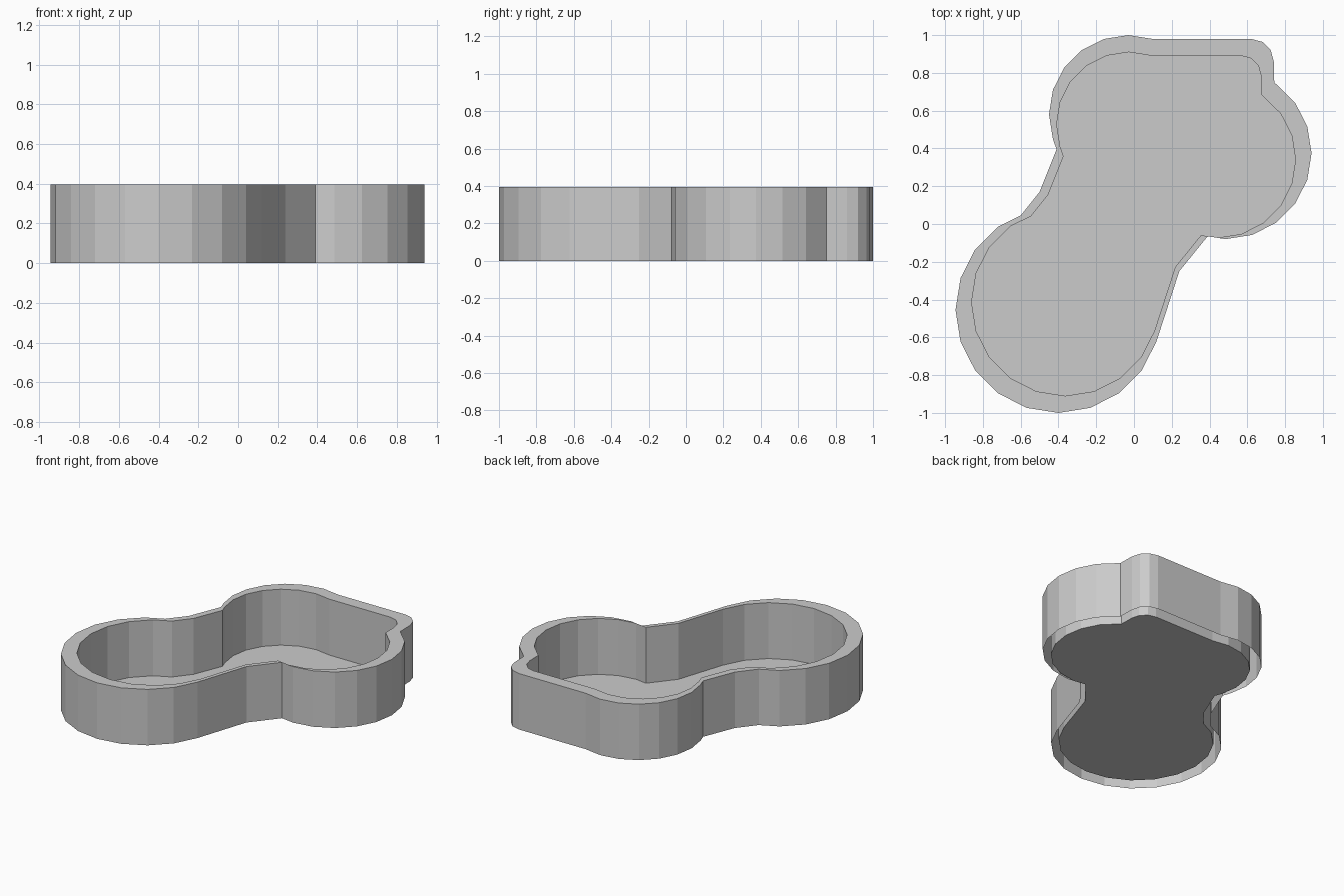
import bpy, bmesh
from math import sin, cos, radians

if "Cube" in bpy.data.objects:
    bpy.data.objects.remove(bpy.data.objects["Cube"])

HEIGHT = 0.395
INNER = 0.91


def arc(cx, cy, r, start, step, count):
    """Points along a circular arc, angles in degrees."""
    return [(cx + r * cos(radians(start + step * i)),
             cy + r * sin(radians(start + step * i))) for i in range(count)]


# Clockwise outline: three overlapping 20-sided lobes and a rounded corner
outline = (
    arc(-0.03, 0.58, 0.42, 198, -18, 8)            # back left lobe
    + arc(0.62, 0.86, 0.12, 90, -30, 4)            # rounded back corner
    + arc(0.485, 0.375, 0.455, 55.5, 0, 1)         # notch
    + arc(0.485, 0.375, 0.455, 36, -18, 8)         # right lobe
    + [(0.39, -0.065), (0.24, -0.25)]              # right waist
    + arc(-0.40, -0.455, 0.545, -18, -18, 13)      # front lobe
    + [(-0.60, 0.045), (-0.50, 0.17), (-0.41, 0.395)]  # left waist
)

bm = bmesh.new()


def ring(scale, z):
    return [bm.verts.new((x * scale, y * scale, z)) for x, y in outline]


# Outer wall, top rim, inner wall (underside stays open between the walls)
rings = [ring(1, 0), ring(1, HEIGHT), ring(INNER, HEIGHT), ring(INNER, 0)]
n = len(outline)
for a, b in zip(rings, rings[1:]):
    for i in range(n):
        j = (i + 1) % n
        bm.faces.new((a[i], b[i], b[j], a[j]))

# Basin floor
bm.faces.new(list(reversed(rings[-1])))

mesh = bpy.data.meshes.new("pool_basin")
bm.to_mesh(mesh)
bm.free()
basin = bpy.data.objects.new("pool_basin", mesh)
bpy.context.collection.objects.link(basin)
